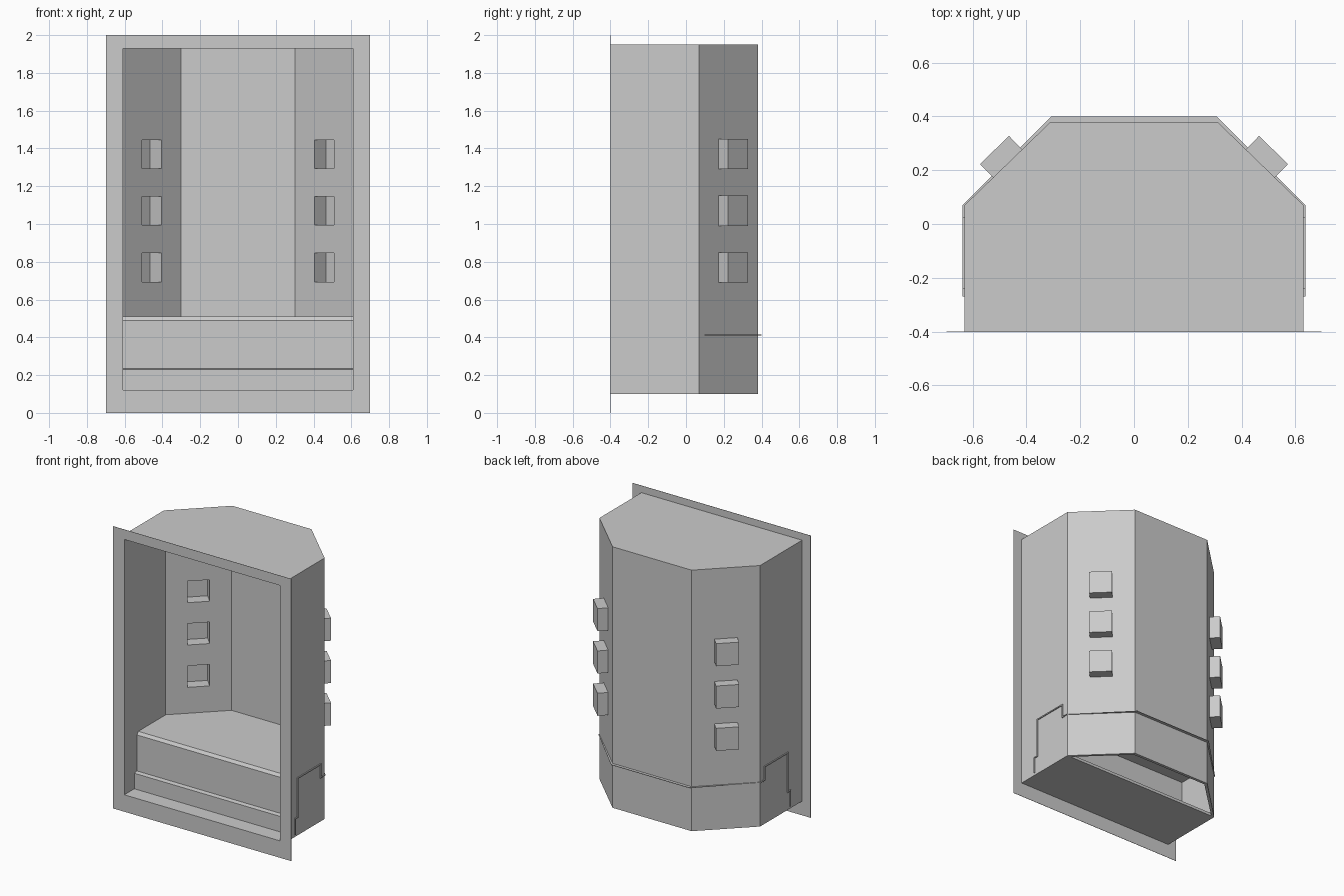
import bpy, bmesh, math
from mathutils import Matrix, Vector

cube = bpy.data.objects.get("Cube")
if cube:
    bpy.data.objects.remove(cube, do_unlink=True)

grey = bpy.data.materials.new("plain_grey")
grey.use_nodes = True
COLOUR = (0.6, 0.6, 0.6, 1)
grey.diffuse_color = COLOUR
grey.node_tree.nodes["Principled BSDF"].inputs["Base Color"].default_value = COLOUR


def finish(name, bm):
    bmesh.ops.recalc_face_normals(bm, faces=bm.faces)
    mesh = bpy.data.meshes.new(name)
    bm.to_mesh(mesh)
    bm.free()
    mesh.materials.append(grey)
    obj = bpy.data.objects.new(name, mesh)
    bpy.context.collection.objects.link(obj)
    return obj


def extrude(bm, points, offset):
    face = bm.faces.new([bm.verts.new(p) for p in points])
    out = bmesh.ops.extrude_face_region(bm, geom=[face])
    verts = [v for v in out["geom"] if isinstance(v, bmesh.types.BMVert)]
    bmesh.ops.translate(bm, vec=offset, verts=verts)


def plan_prism(name, half, z0, z1):
    """Extrude a symmetric plan, given by its +x half, upwards."""
    plan = half + [(-x, y) for x, y in reversed(half)]
    bm = bmesh.new()
    extrude(bm, [(x, y, z0) for x, y in plan], (0, 0, z1 - z0))
    return finish(name, bm)


def add_box(bm, lo, hi, base=Matrix()):
    lo, hi = Vector(lo), Vector(hi)
    scale = Matrix.Diagonal((*(hi - lo), 1))
    return bmesh.ops.create_cube(
        bm, size=1, matrix=base @ Matrix.Translation((lo + hi) / 2) @ scale)


def cut(target, cutter):
    cutter.hide_render = True
    mod = target.modifiers.new("cut", "BOOLEAN")
    mod.operation, mod.solver, mod.object = "DIFFERENCE", "EXACT", cutter
    bpy.context.view_layer.objects.active = target
    bpy.ops.object.modifier_apply(modifier=mod.name)
    bpy.data.objects.remove(cutter, do_unlink=True)


# Main dimensions
W, FRONT, CORNER, BACK_W, BACK = 0.63, -0.4, 0.07, 0.31, 0.38
BOTTOM, TOP, T = 0.1, 1.95, 0.02
IN_W, IN_CORNER, IN_BACK_W, IN_BACK = W - T, 0.062, 0.302, BACK - T
NICHE_Z = [0.77, 1.07, 1.37]


def niche_frame(side, z):
    """Frame on the slanted wall; its x axis points outwards."""
    angle = math.atan2(W - BACK_W, BACK - CORNER)
    if side < 0:
        angle = math.pi - angle
    place = Matrix.Translation((side * (W + BACK_W) / 2, (CORNER + BACK) / 2, z))
    return place @ Matrix.Rotation(angle, 4, "Z")


# Hollow cabinet shell, open at the front and under the rear
shell = plan_prism("cabinet_shell", [(W, FRONT), (W, CORNER), (BACK_W, BACK)], BOTTOM, TOP)
cut(shell, plan_prism("cavity", [(IN_W, FRONT - 0.1), (IN_W, IN_CORNER), (IN_BACK_W, IN_BACK)],
                      BOTTOM + T, TOP - T))
cut(shell, plan_prism("rear_opening", [(IN_W - 0.005, CORNER), (IN_BACK_W, IN_BACK)], 0, 0.2))
holes = bmesh.new()
for side in (1, -1):
    for z in NICHE_Z:
        add_box(holes, (-0.05, -0.071, -0.076), (0.03, 0.071, 0.076), niche_frame(side, z))
cut(shell, finish("niche_holes", holes))

# Niche boxes, open towards the inside
for side in (1, -1):
    for i, z in enumerate(NICHE_Z):
        bm = bmesh.new()
        frame = niche_frame(side, z)
        add_box(bm, (0, -0.075, -0.08), (0.07, 0.075, 0.08), frame)
        outward = frame.to_3x3() @ Vector((1, 0, 0))
        bm.normal_update()
        inner = [f for f in bm.faces if f.normal.dot(outward) < -0.9]
        bmesh.ops.delete(bm, geom=inner, context="FACES")
        niche = finish(f"{'left' if side > 0 else 'right'}_niche_{i + 1}", bm)
        wall = niche.modifiers.new("wall", "SOLIDIFY")
        wall.thickness, wall.offset = 0.004, -1

# Thin flange around the front opening
FW, FH, FT = 0.698, 2.0, 0.002
bm = bmesh.new()
outer = [(-FW, 0), (FW, 0), (FW, FH), (-FW, FH)]
inner = [(-IN_W, BOTTOM + T), (IN_W, BOTTOM + T), (IN_W, TOP - T), (-IN_W, TOP - T)]
rings = [[bm.verts.new((x, y, z)) for x, z in loop]
         for y, loop in ((FRONT, outer), (FRONT, inner), (FRONT - FT, inner), (FRONT - FT, outer))]
for a, b in zip(rings, rings[1:] + rings[:1]):
    for k in range(4):
        n = (k + 1) % 4
        bm.faces.new((a[k], a[n], b[n], b[k]))
finish("front_flange", bm)

# Bench: stepped front, bevelled seat edge, thicker rear
profile = [(-0.29, 0.12), (-0.29, 0.23), (-0.26, 0.235), (-0.26, 0.49), (-0.245, 0.51),
           (IN_BACK, 0.51), (IN_BACK, 0.41), (0.02, 0.41), (0.02, 0.49),
           (-0.235, 0.49), (-0.235, 0.21), (-0.265, 0.21), (-0.265, 0.12)]
bm = bmesh.new()
extrude(bm, [(-IN_W, y, z) for y, z in profile], (2 * IN_W, 0, 0))
for side in (1, -1):
    normal = (side * (IN_BACK - IN_CORNER), IN_W - IN_BACK_W, 0)
    res = bmesh.ops.bisect_plane(bm, geom=bm.verts[:] + bm.edges[:] + bm.faces[:],
                                 plane_co=(side * IN_W, IN_CORNER, 0), plane_no=normal,
                                 clear_outer=True)
    edges = [e for e in res["geom_cut"] if isinstance(e, bmesh.types.BMEdge)]
    bmesh.ops.edgenet_fill(bm, edges=edges)
finish("bench", bm)

# Thin bench edge showing through the outside of the shell
plan_prism("rear_seam", [(W + 0.007, 0.03), (W + 0.007, CORNER), (BACK_W - 0.003, BACK + 0.02)],
           0.411, 0.415)
path = [(0.04, 0.413), (0.022, 0.413), (0.022, 0.507), (-0.235, 0.507),
        (-0.235, 0.23), (-0.265, 0.23), (-0.265, 0.12)]
R = 0.004
for side in (1, -1):
    bm = bmesh.new()
    x0, x1 = sorted((side * (W - 0.005), side * (W + 0.007)))
    for (ya, za), (yb, zb) in zip(path, path[1:]):
        add_box(bm, (x0, min(ya, yb) - R, min(za, zb) - R),
                (x1, max(ya, yb) + R, max(za, zb) + R))
    finish("left_seam" if side > 0 else "right_seam", bm)
